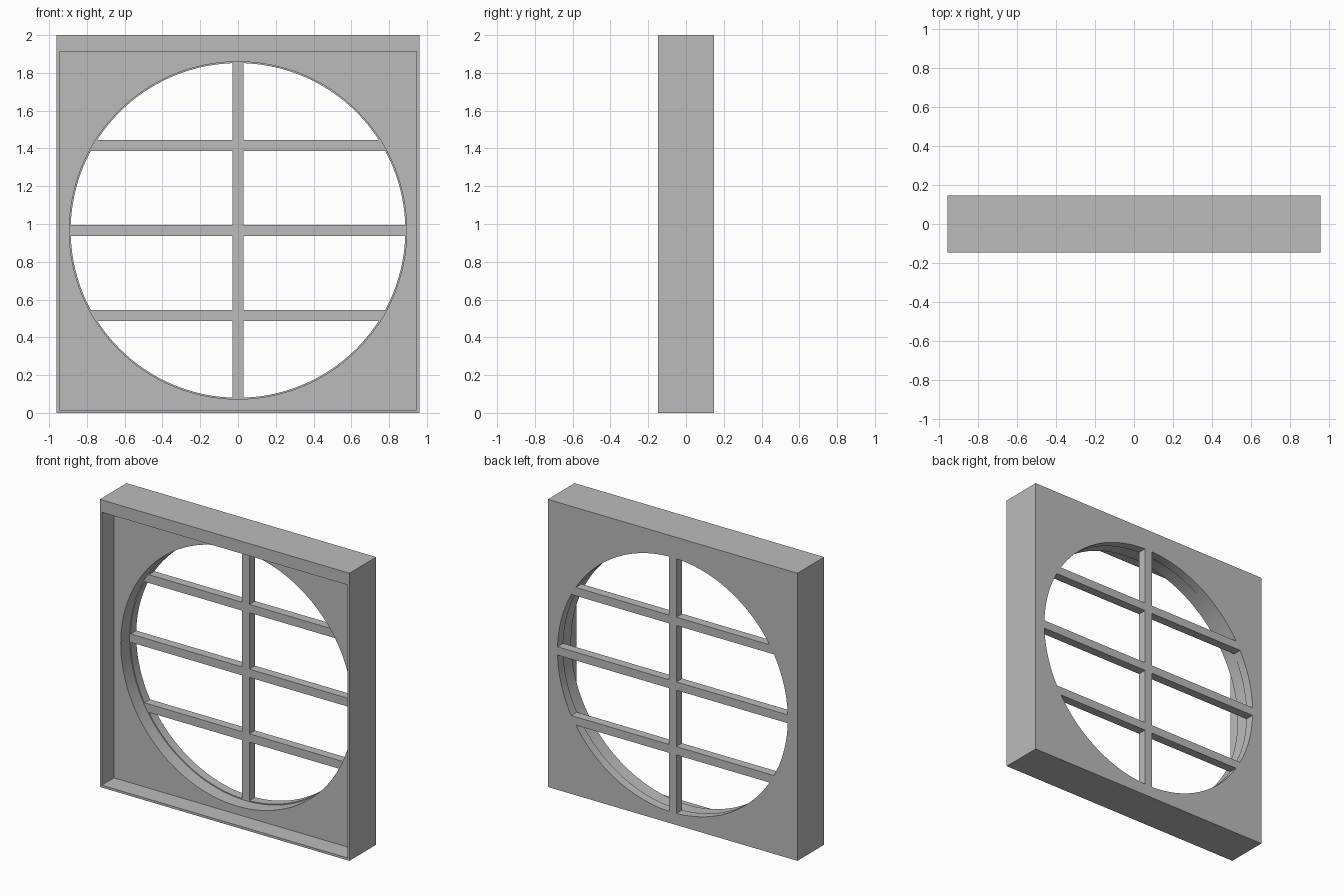
import bpy
from math import sqrt, pi

cube = bpy.data.objects.get("Cube")
if cube:
    bpy.data.objects.remove(cube, do_unlink=True)

grey = bpy.data.materials.new("plain grey")
grey.use_nodes = True
colour = (0.5, 0.5, 0.5, 1)
grey.diffuse_color = colour
grey.node_tree.nodes["Principled BSDF"].inputs["Base Color"].default_value = colour

FRONT, BACK = -0.147, 0.147
PANEL, LEDGE = -0.013, 0.085      # panel face and step inside the round hole
MID = 0.966                       # height of the hole's centre
RADIUS, INNER = 0.893, 0.886
BAR = 0.029                       # half width of a glazing bar


def box(name, x, y, z):
    """Box spanning the given (low, high) ranges."""
    bpy.ops.mesh.primitive_cube_add(size=1, location=[sum(r) / 2 for r in (x, y, z)])
    ob = bpy.context.object
    ob.name = name
    ob.scale = [r[1] - r[0] for r in (x, y, z)]
    bpy.ops.object.transform_apply(location=False, rotation=False, scale=True)
    ob.data.materials.append(grey)
    return ob


def disc(name, radius, y):
    """Cylinder lying along y."""
    bpy.ops.mesh.primitive_cylinder_add(
        vertices=128, radius=radius, depth=y[1] - y[0],
        location=(0, sum(y) / 2, MID), rotation=(pi / 2, 0, 0))
    ob = bpy.context.object
    ob.name = name
    ob.data.materials.append(grey)
    return ob


def cut(target, cutter):
    mod = target.modifiers.new("cut", "BOOLEAN")
    mod.operation = "DIFFERENCE"
    mod.solver = "EXACT"
    mod.object = cutter
    bpy.context.view_layer.objects.active = target
    bpy.ops.object.modifier_apply(modifier=mod.name)
    bpy.data.objects.remove(cutter, do_unlink=True)


# Frame: a block with a shallow front recess and a stepped round opening
frame = box("window_frame", (-0.96, 0.96), (FRONT, BACK), (0, 2))
cut(frame, box("recess_cutter", (-0.945, 0.945), (FRONT - 0.1, PANEL), (0.016, 1.914)))
cut(frame, disc("hole_cutter", RADIUS, (PANEL - 0.05, LEDGE)))
cut(frame, disc("inner_hole_cutter", INNER, (LEDGE - 0.05, BACK + 0.1)))
bpy.ops.object.select_all(action="DESELECT")
frame.select_set(True)
bpy.context.view_layer.objects.active = frame
bpy.ops.object.shade_smooth_by_angle(angle=pi / 6)

# Glazing bars, flush with the back
depth = (LEDGE, BACK)
box("upright_bar", (-BAR, BAR), depth, (MID - INNER - 0.003, MID + INNER + 0.003))
for level, offset in (("lower", -0.45), ("middle", 0), ("upper", 0.45)):
    nearest = max(abs(offset) - BAR, 0)
    reach = sqrt(INNER ** 2 - nearest ** 2) + 0.003
    height = (MID + offset - BAR, MID + offset + BAR)
    box(level + "_left_bar", (BAR, reach), depth, height)
    box(level + "_right_bar", (-reach, -BAR), depth, height)
